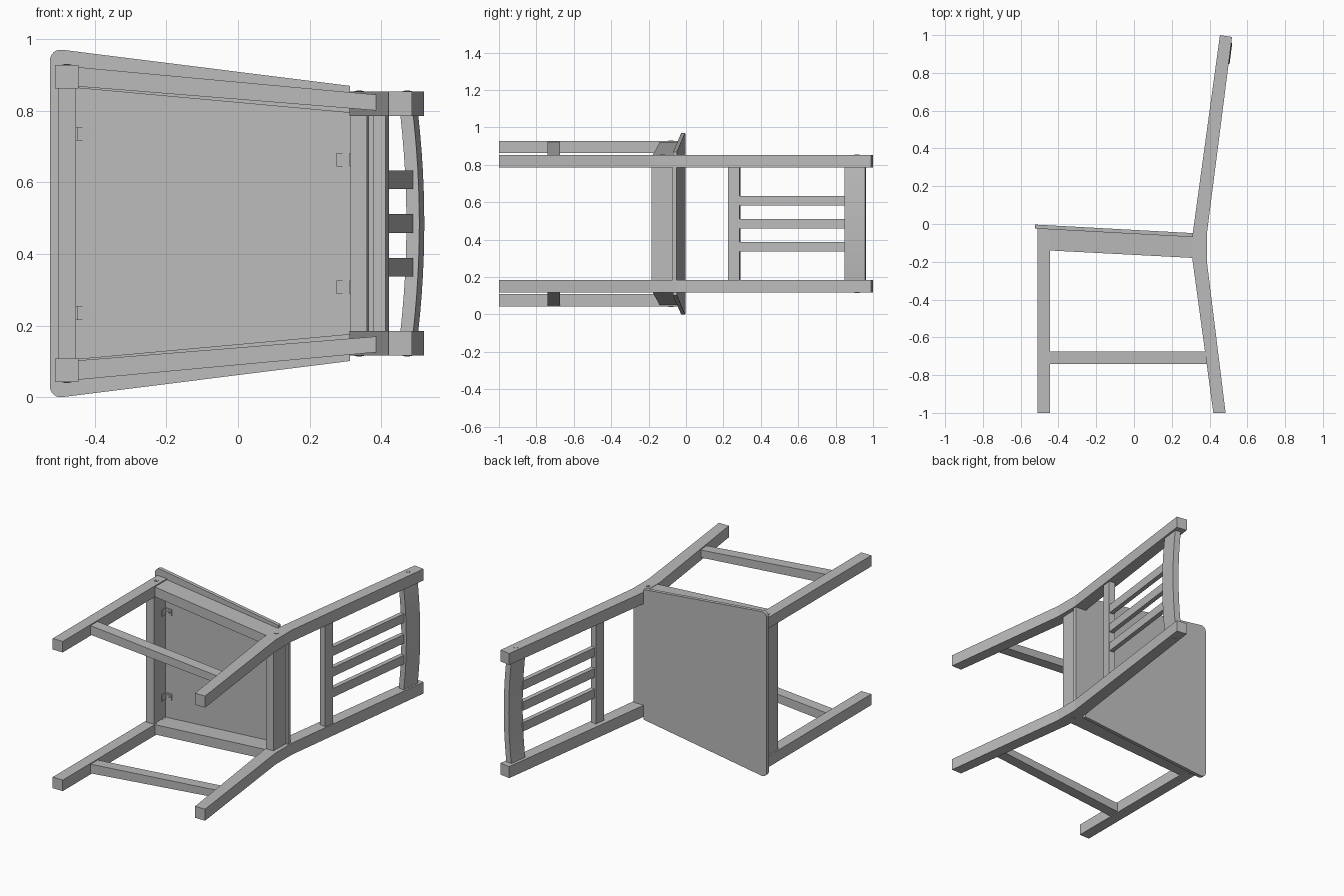
import bpy, bmesh, math
from mathutils import Vector

cube = bpy.data.objects.get("Cube")
if cube:
    bpy.data.objects.remove(cube, do_unlink=True)

MID = 0.485  # height of the chair's symmetry plane (it lies on its side)

grey = bpy.data.materials.new("grey_paint")
grey.use_nodes = True
COLOUR = (0.5, 0.5, 0.5, 1)
grey.diffuse_color = COLOUR
grey.node_tree.nodes["Principled BSDF"].inputs["Base Color"].default_value = COLOUR


def loft(name, loops):
    """Closed solid through a list of matching 3D loops."""
    bm = bmesh.new()
    rings = [[bm.verts.new(p) for p in loop] for loop in loops]
    n = len(rings[0])
    for a, b in zip(rings, rings[1:]):
        for i in range(n):
            j = (i + 1) % n
            bm.faces.new((a[i], a[j], b[j], b[i]))
    bm.faces.new(rings[0])
    bm.faces.new(rings[-1])
    bmesh.ops.recalc_face_normals(bm, faces=bm.faces)
    mesh = bpy.data.meshes.new(name)
    bm.to_mesh(mesh)
    bm.free()
    mesh.materials.append(grey)
    obj = bpy.data.objects.new(name, mesh)
    bpy.context.collection.objects.link(obj)
    return obj


def prism(name, outline, h0, h1):
    """Side outline (x, y) spread between two distances from the middle."""
    return loft(name, [[(x, y, MID + h) for x, y in outline] for h in (h0, h1)])


def slanted(name, start, end, side):
    """Bar along x; each end is (x, y low, y high, inner, outer)."""
    loops = []
    for x, y0, y1, inner, outer in (start, end):
        loops.append([(x, y, MID + side * h) for y, h in
                      ((y0, inner), (y1, inner), (y1, outer), (y0, outer))])
    return loft(name, loops)


def rect(x0, x1, y0, y1):
    return [(x0, y0), (x1, y0), (x1, y1), (x0, y1)]


def screw(name, centre, axis, radius):
    """Round head with a raised cross, pointing along the axis."""
    c, a = Vector(centre), Vector(axis)
    u = Vector((1, 0, 0))
    v = a.cross(u)
    ring = [c + radius * (math.cos(t) * u + math.sin(t) * v)
            for t in (math.tau * i / 16 for i in range(16))]
    loft(name, [[p - a * 0.003 for p in ring], [p + a * 0.002 for p in ring]])
    for k, (p, q) in enumerate(((u + v, u - v), (u - v, u + v))):
        p, q = p * radius * 0.45, q * radius * 0.12
        bar = [c + p + q, c + p - q, c - p - q, c - p + q]
        loft(f"{name}_cross_{k}", [bar, [b + a * 0.003 for b in bar]])


def seat_top(x):
    return -0.003 - 0.054 * (x + 0.525)


SEAT_THICK = 0.021

# Seat board: tapered, rounded front corners, notched round the rear legs
half = []
for i in range(7):
    t = math.radians(180 - i * 97 / 6)
    half.append((-0.495 + 0.03 * math.cos(t), 0.455 + 0.03 * math.sin(t)))
half += [(0.312, 0.384), (0.312, 0.3), (0.378, 0.3)]
outline = half + [(x, -h) for x, h in reversed(half)]
loft("seat", [[(x, seat_top(x) - d, MID + h) for x, h in outline]
              for d in (0, SEAT_THICK)])

# Legs, side aprons, stretchers and their screws on both sides
rear_profile = [(0.42, -1), (0.485, -1), (0.386, -0.2), (0.386, -0.05),
                (0.519, 0.99), (0.455, 1), (0.311, -0.05), (0.311, -0.2)]
for side, tag in ((1, "upper"), (-1, "lower")):
    prism(f"rear_leg_{tag}", rear_profile, side * 0.3, side * 0.368)
    prism(f"front_leg_{tag}", [(-0.511, -1), (-0.445, -1), (-0.445, -0.028), (-0.511, -0.024)],
          side * 0.377, side * 0.442)
    slanted(f"side_apron_{tag}", (-0.45, -0.14, -0.026, 0.378, 0.436),
            (0.32, -0.18, -0.067, 0.308, 0.365), side)
    slanted(f"stretcher_{tag}", (-0.455, -0.74, -0.675, 0.383, 0.437),
            (0.39, -0.74, -0.675, 0.315, 0.359), side)
    for k, (x, y, h) in enumerate(((0.472, 0.915, 0.368), (0.338, -0.125, 0.368),
                                   (-0.478, -0.08, 0.442))):
        screw(f"leg_screw_{tag}_{k}", (x, y, MID + side * h), (0, 0, side), 0.013)

# Front and rear aprons under the seat
prism("front_apron", [(-0.502, -0.14), (-0.452, -0.14), (-0.455, -0.028), (-0.502, -0.025)],
      -0.38, 0.38)
prism("rear_apron", [(0.314, -0.185), (0.36, -0.185), (0.364, -0.07), (0.318, -0.067)],
      -0.302, 0.302)

# Backrest: lower rail, three slats and a bowed top rail
prism("lower_back_rail", [(0.376, 0.23), (0.412, 0.225), (0.421, 0.286), (0.385, 0.292)],
      -0.302, 0.302)
for k in (-1, 0, 1):
    prism(f"back_slat_{k + 2}", [(0.392, 0.28), (0.419, 0.28), (0.49, 0.86), (0.463, 0.86)],
          k * 0.1225 - 0.026, k * 0.1225 + 0.026)
loops = []
for i in range(13):
    h = -0.303 + 0.606 * i / 12
    bow = 0.017 * (1 - (h / 0.303) ** 2)
    loops.append([(x + bow, y, MID + h) for x, y in
                  ((0.453, 0.853), (0.489, 0.848), (0.503, 0.958), (0.467, 0.963))])
loft("top_back_rail", loops)

# Angle brackets joining seat and aprons
for x, wall, h, tag in ((-0.431, -0.453, 0.25, "front"), (0.295, 0.316, 0.178, "rear")):
    under = seat_top(x) - SEAT_THICK
    for side in (1, -1):
        name = f"{tag}_bracket_{'upper' if side > 0 else 'lower'}"
        z0, z1 = side * h - 0.019, side * h + 0.019
        prism(name + "_seat_plate", rect(x - 0.02, x + 0.02, under - 0.004, under + 0.003), z0, z1)
        inward = 0.005 if wall < 0 else -0.005
        prism(name + "_apron_plate", rect(*sorted((wall, wall + inward)), under - 0.04, under), z0, z1)
        screw(name + "_screw", (x, under - 0.005, MID + side * h), (0, -1, 0), 0.012)
